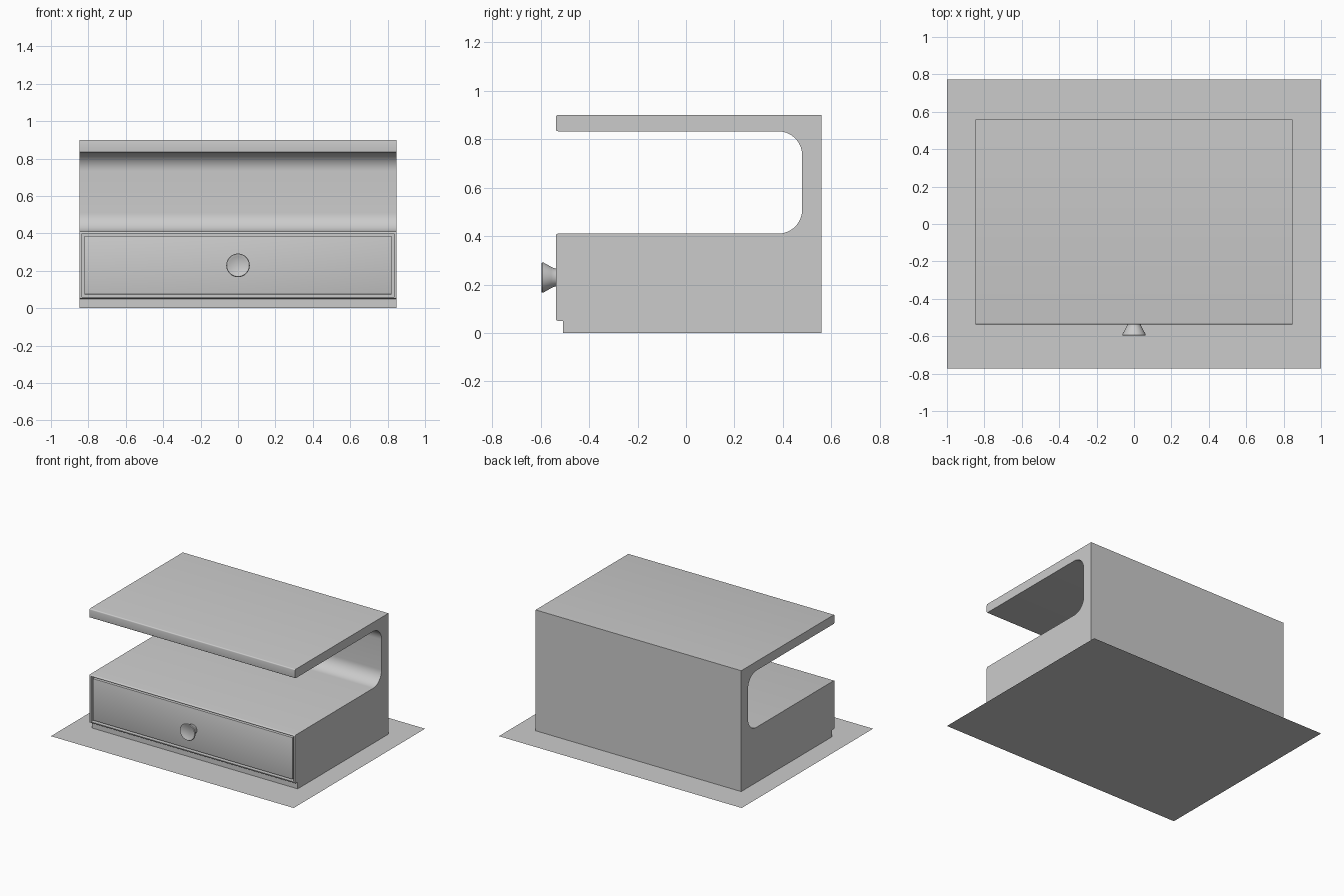
import bpy, bmesh, math
from mathutils import Vector

if "Cube" in bpy.data.objects:
    bpy.data.objects.remove(bpy.data.objects["Cube"])

HALF_W = 0.847


def make_object(name, bm):
    bmesh.ops.recalc_face_normals(bm, faces=bm.faces)
    mesh = bpy.data.meshes.new(name)
    bm.to_mesh(mesh)
    bm.free()
    obj = bpy.data.objects.new(name, mesh)
    bpy.context.collection.objects.link(obj)
    bpy.ops.object.select_all(action='DESELECT')
    obj.select_set(True)
    bpy.context.view_layer.objects.active = obj
    bpy.ops.object.shade_smooth_by_angle(angle=math.radians(35))
    return obj


def rounded_profile(corners):
    """Round each (y, z, radius, segments) corner with a tangent arc."""
    out = []
    n = len(corners)
    for i, (y, z, r, seg) in enumerate(corners):
        p = Vector((y, z))
        if r == 0:
            out.append(p)
            continue
        a = (Vector(corners[i - 1][:2]) - p).normalized()
        b = (Vector(corners[(i + 1) % n][:2]) - p).normalized()
        centre = p + (a + b) * r          # all corners are right angles
        for k in range(seg + 1):
            t = math.pi / 2 * k / seg
            out.append(centre - b * r * math.cos(t) - a * r * math.sin(t))
    return out


# Cabinet: C-shaped side profile extruded across the width
E = 0.008
profile = rounded_profile([
    (-0.507, 0.0, 0, 0), (0.56, 0.0, 0, 0), (0.56, 0.9, 0, 0),
    (-0.537, 0.9, E, 4), (-0.537, 0.833, E, 4),
    (0.48, 0.833, 0.1, 14), (0.48, 0.41, 0.1, 14),
    (-0.537, 0.41, E, 4), (-0.537, 0.05, E, 4), (-0.507, 0.05, 0, 0)])
bm = bmesh.new()
side = bm.faces.new([bm.verts.new((-HALF_W, p.x, p.y)) for p in profile])
ext = bmesh.ops.extrude_face_region(bm, geom=[side], use_keep_orig=True)
bmesh.ops.translate(bm, vec=(2 * HALF_W, 0, 0),
                    verts=[g for g in ext['geom'] if isinstance(g, bmesh.types.BMVert)])
bmesh.ops.recalc_face_normals(bm, faces=bm.faces)

# Drawer opening: inset the lower front face and push it back
front = min((f for f in bm.faces if f.normal.y < -0.99 and f.calc_center_median().z < 0.4),
            key=lambda f: -f.calc_area() if f.calc_center_median().y < -0.53 else 0)
bmesh.ops.inset_individual(bm, faces=[front], thickness=0.01)
for v in front.verts:
    v.co.x = math.copysign(0.835, v.co.x)
    v.co.z = 0.061 if v.co.z < 0.23 else 0.399
back = bmesh.ops.extrude_discrete_faces(bm, faces=[front])['faces'][0]
bmesh.ops.translate(bm, vec=(0, 0.9, 0), verts=back.verts)
make_object("cabinet_body", bm)

# Drawer: open tray filling the opening with a narrow gap
bm = bmesh.new()
bmesh.ops.create_cube(bm, size=1)
bmesh.ops.scale(bm, vec=(1.644, 0.88, 0.312), verts=bm.verts)
bmesh.ops.translate(bm, vec=(0, -0.535 + 0.44, 0.23), verts=bm.verts)
bm.normal_update()
top = max(bm.faces, key=lambda f: f.calc_center_median().z)
rim = [e for e in bm.edges if all(v.co.y < -0.5 for v in e.verts)]
bmesh.ops.inset_individual(bm, faces=[top], thickness=0.03)
bmesh.ops.translate(bm, vec=(0, 0, -0.28),
                    verts=bmesh.ops.extrude_discrete_faces(bm, faces=[top])['faces'][0].verts)
bmesh.ops.bevel(bm, geom=rim, offset=0.004, segments=2, profile=0.5, affect='EDGES')
make_object("drawer", bm)

# Knob: flared profile spun about the y axis, with a shallow dished face
bm = bmesh.new()
knob = [(0.0, -0.53), (0.036, -0.53), (0.037, -0.541), (0.044, -0.557), (0.062, -0.589),
        (0.063, -0.593), (0.060, -0.597), (0.054, -0.597), (0.048, -0.593), (0.0, -0.591)]
verts = [bm.verts.new((r, y, 0.229)) for r, y in knob]
edges = [bm.edges.new(pair) for pair in zip(verts, verts[1:])]
bmesh.ops.spin(bm, geom=verts + edges, cent=(0, 0, 0.229), axis=(0, 1, 0),
               angle=math.tau, steps=40, use_duplicate=False)
bmesh.ops.remove_doubles(bm, verts=bm.verts, dist=1e-4)
make_object("drawer_knob", bm)

# Flat base sheet under the cabinet
bm = bmesh.new()
bmesh.ops.create_grid(bm, x_segments=1, y_segments=1, size=1)
bmesh.ops.scale(bm, vec=(1, 0.773, 1), verts=bm.verts)
make_object("base_sheet", bm)
